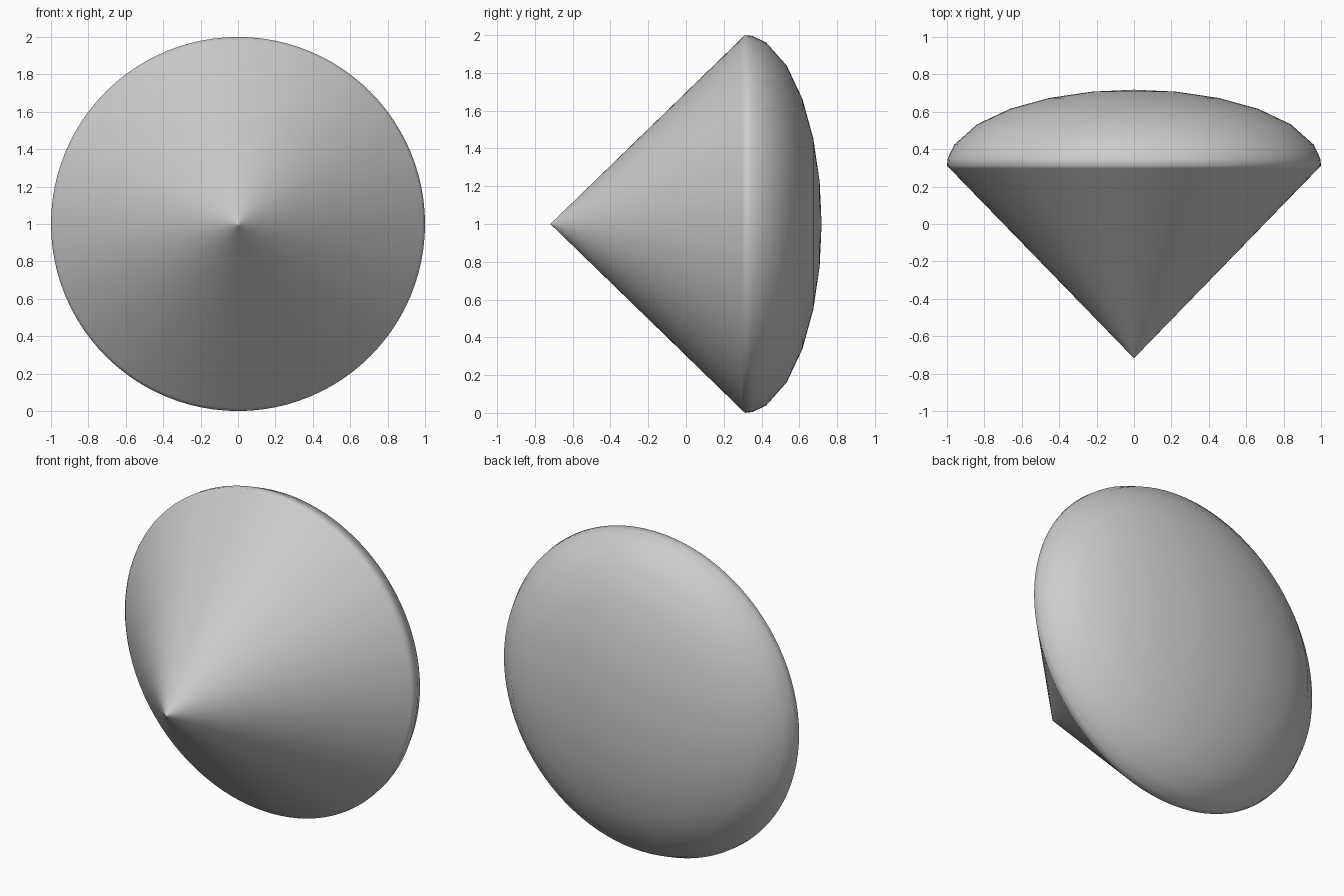
import bpy, bmesh, math

if "Cube" in bpy.data.objects:
    bpy.data.objects.remove(bpy.data.objects["Cube"])

SEGMENTS = 96
RIM_Y, APEX_Y, DOME = 0.312, -0.718, 0.406

# Half profile (radius, y): cone tip to rim, with holding loops at both ends
def on_cone(r):
    return (r, APEX_Y + (RIM_Y - APEX_Y) * r)

profile = [on_cone(r) for r in (0, 0.012, 0.5, 0.985, 1.0)]

# Shallow elliptical dome from the rim to the back
for deg in (5.5, 16, 33, 48.5, 63, 77, 90):
    t = math.radians(deg)
    profile.append((math.cos(t) if deg < 90 else 0, RIM_Y + DOME * math.sin(t)))

# Lathe the profile around the y axis
bm = bmesh.new()
verts = [bm.verts.new((r, y, 1)) for r, y in profile]
edges = [bm.edges.new(pair) for pair in zip(verts, verts[1:])]
bmesh.ops.spin(bm, geom=verts + edges, cent=(0, 0, 1), axis=(0, 1, 0),
               angle=math.tau, steps=SEGMENTS, use_duplicate=False)
bmesh.ops.remove_doubles(bm, verts=bm.verts, dist=0.0001)
bmesh.ops.recalc_face_normals(bm, faces=bm.faces)
for face in bm.faces:
    face.smooth = True

mesh = bpy.data.meshes.new("domed_cone")
bm.to_mesh(mesh)
bm.free()
body = bpy.data.objects.new("domed_cone", mesh)
bpy.context.collection.objects.link(body)
